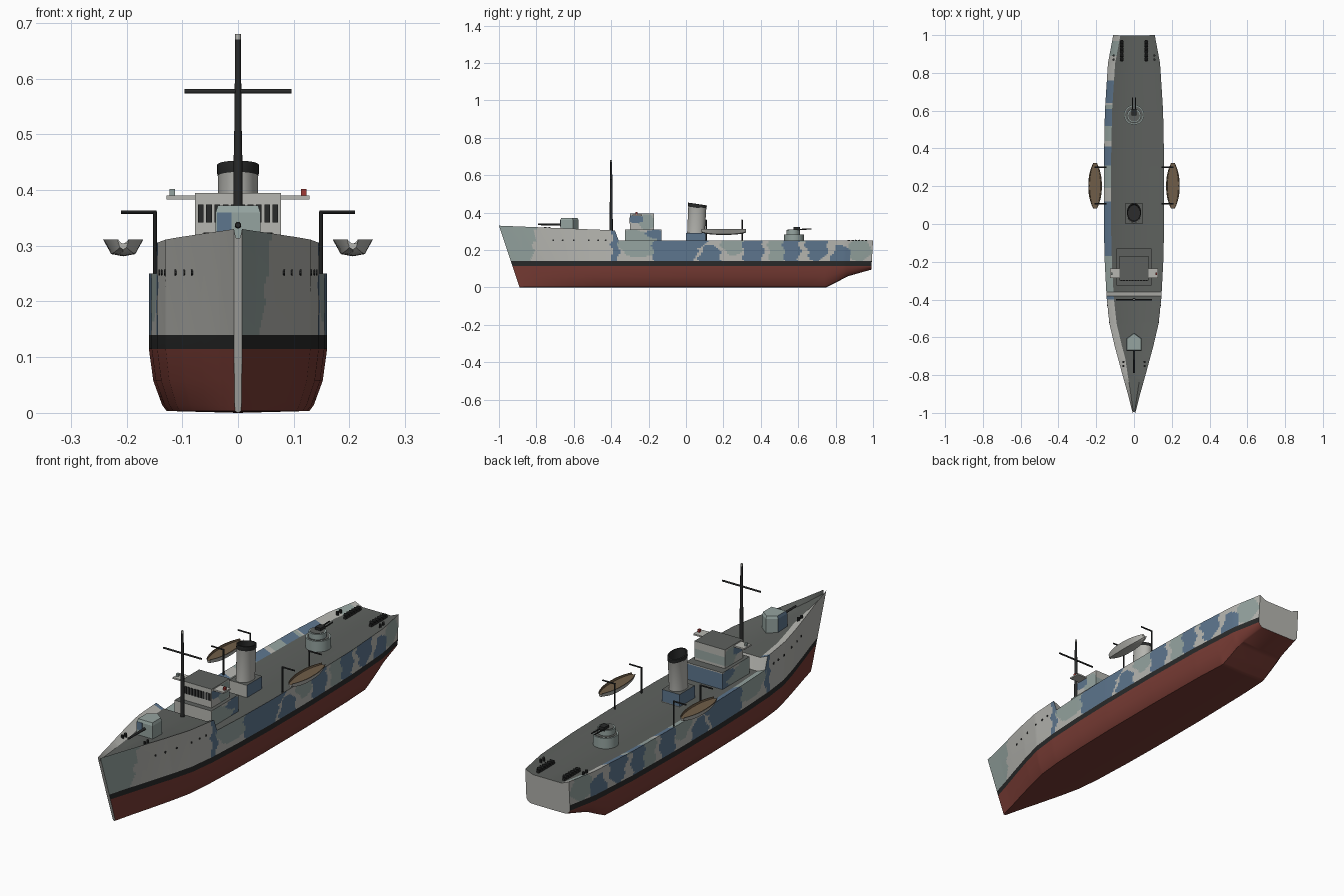
import bpy, bmesh, math
from mathutils import Vector

if "Cube" in bpy.data.objects:
    bpy.data.objects.remove(bpy.data.objects["Cube"])

COLS = [("light_grey", (.47, .47, .44)), ("grey_green", (.30, .37, .35)), ("camo_blue", (.11, .18, .27)),
        ("black", (.022, .023, .023)), ("hull_red", (.19, .045, .035)), ("deck_grey", (.11, .118, .11)),
        ("wood", (.16, .11, .065)), ("lamp_red", (.35, .04, .035))]
MATS = []
for n, c in COLS:
    m = bpy.data.materials.new(n)
    m.diffuse_color = (*c, 1)
    m.use_nodes = True
    m.node_tree.nodes["Principled BSDF"].inputs["Base Color"].default_value = m.diffuse_color
    MATS.append(m)
LIGHT, GREEN, BLUE, BLACK, RED, DECK, WOOD, LAMP = range(8)

# camouflage patches: y, z, half length, half height
BLUES = [(-.378, .22, .02, .1), (-.06, .20, .12, .12), (.13, .13, .06, .10), (.36, .20, .055, .10),
         (.565, .21, .045, .10), (.70, .24, .06, .10), (.83, .13, .055, .10),
         (-.27, .365, .05, .02), (-.16, .285, .05, .025), (.05, .27, .08, .06)]
GREENS = [(-.25, .23, .11, .07), (.25, .24, .06, .07), (.49, .21, .05, .10), (.93, .2, .06, .06),
          (-.21, .35, .05, .04), (-.28, .29, .05, .02), (.6, .28, .1, .04)]


def camo(x, y, z):
    y += .008 * math.sin(z * 90)
    for col, blobs in ((BLUE, BLUES), (GREEN, GREENS)):
        for a, b, h, v in blobs:
            if ((y - a) / h) ** 2 + ((z - b) / v) ** 2 < 1:
                return col
    return GREEN if x > 0 and y < -.80 - .12 * (.33 - z) else LIGHT


def interp(pts, t):
    for (a, b), (c, d) in zip(pts, pts[1:]):
        if t <= c:
            return b + (d - b) * max(0, (t - a) / (c - a))
    return pts[-1][1]


def finish(name, bm, smooth=False, recalc=True):
    if recalc:
        bmesh.ops.recalc_face_normals(bm, faces=bm.faces)
    me = bpy.data.meshes.new(name)
    bm.to_mesh(me)
    bm.free()
    for m in MATS:
        me.materials.append(m)
    ob = bpy.data.objects.new(name, me)
    bpy.context.collection.objects.link(ob)
    if smooth:
        bpy.ops.object.select_all(action='DESELECT')
        ob.select_set(True)
        bpy.context.view_layer.objects.active = ob
        bpy.ops.object.shade_smooth_by_angle(angle=math.radians(32))
    return ob


def paint(bm, rule):
    bm.normal_update()
    for f in bm.faces:
        c = f.calc_center_median()
        f.material_index = rule(c, f.normal) if callable(rule) else rule


def box(name, x, y, z, rule, cuts=0):
    bm = bmesh.new()
    bmesh.ops.create_cube(bm, size=1)
    for v in bm.verts:
        v.co = [r[0] + (c + .5) * (r[1] - r[0]) for c, r in zip(v.co, (x, y, z))]
    if cuts:
        bmesh.ops.subdivide_edges(bm, edges=bm.edges[:], cuts=cuts, use_grid_fill=True)
    paint(bm, rule)
    return finish(name, bm)


def rod(name, a, b, r, mat, r2=None, seg=12):
    a, b = Vector(a), Vector(b)
    bm = bmesh.new()
    bmesh.ops.create_cone(bm, cap_ends=True, segments=seg, radius1=r, radius2=r if r2 is None else r2,
                          depth=(b - a).length)
    q = (b - a).to_track_quat('Z', 'Y')
    for v in bm.verts:
        v.co = q @ v.co + (a + b) / 2
    paint(bm, mat)
    return finish(name, bm, True)


def loft(name, rings, rule, caps, smooth=True):
    """Skin closed rings; rule(ring_slot, centre) gives the colour."""
    bm = bmesh.new()
    vs = [[bm.verts.new(p) for p in r] for r in rings]
    n = len(vs[0])
    for a, b in zip(vs, vs[1:]):
        for k in range(n):
            f = bm.faces.new((a[k], a[(k + 1) % n], b[(k + 1) % n], b[k]))
            f.material_index = rule(k, f.calc_center_median())
    for ring, m in zip((vs[0], vs[-1]), caps):
        bm.faces.new(ring).material_index = m
    return finish(name, bm, smooth)


def mirror_ring(half):
    return half + [(-x, y, z) for x, y, z in half[-2:0:-1]]


# hull with sheer, bulwark rim and deck
BEAM = [(-1, .007), (-.9, .033), (-.79, .064), (-.65, .102), (-.53, .13), (-.39, .145), (-.2, .155), (0, .16),
        (.3, .16), (.6, .154), (.85, .138), (1, .11)]
KEEL = [(.75, 0), (.87, .06), (1, .095)]
TOP = [(-1, .33), (-.38, .305), (-.36, .25)]
LOW = [(0, 0), (.03, .80), (.12, .85), (.5, .95), (1, 1)]
ROWS = 14


def section(y):
    b, k, t = interp(BEAM, y), interp(KEEL, y), interp(TOP, y)
    pts = [(f * b, k + r * (.115 - k)) for r, f in LOW]
    pts += [(b, .14 + (t - .14) * i / ROWS) for i in range(ROWS + 1)]
    pts += [(b - min(.038, b * .45), t - .016), (0, t - .016)]
    bow = max(0, min(1, (-.4 - y) / .6))
    stern = max(0, (y - .8) / .2)
    return mirror_ring([(x, y + .11 * (1 - z / .33) * bow - .015 * stern * max(0, 1 - z / .25), z) for x, z in pts])


HALF = len(LOW) + ROWS + 2


def hull_rule(k, c):
    j = k if k < HALF else 2 * HALF - 1 - k
    if j < 4:
        return RED
    if j == 4:
        return BLACK
    if j < HALF - 2:
        return camo(*c)
    if -.382 < c.y < -.358:
        return LIGHT
    return camo(*c) if j == HALF - 2 and c.x < 0 else DECK


loft("hull", [section(-1 + i * .01) for i in range(201)], hull_rule, (LIGHT, LIGHT))


# bridge houses, wings and lamps
def house_rule(c, n):
    if n.z > .5:
        return DECK
    return LIGHT if n.y < -.5 else camo(0, c.y, c.z)


box("lower_bridge", (-.093, .093), (-.325, -.13), (.23, .31), house_rule, 14)
box("upper_bridge", (-.077, .077), (-.30, -.17), (.31, .395), house_rule, 14)
for i in range(10):
    x = -.067 + i * .0149
    box("bridge_window", (x - .005, x + .005), (-.303, -.299), (.342, .374), BLACK)
box("bridge_wings", (-.128, .128), (-.287, -.235), (.383, .39), LIGHT)
for s, m in ((-1, GREEN), (1, LAMP)):
    box("wing_lamp", (s * .118 - .005, s * .118 + .005), (-.27, -.258), (.39, .402), m)

# mast and yard
rod("lower_mast", (0, -.4, .28), (0, -.4, .48), .009, BLACK, .0075)
rod("upper_mast", (0, -.4, .48), (0, -.4, .67), .007, BLACK, .005)
rod("mast_cap", (0, -.4, .67), (0, -.4, .68), .005, LIGHT)
rod("yard", (-.096, -.4, .577), (.096, -.4, .577), .004, BLACK)

# funnel on its casing
box("funnel_casing", (-.045, .045), (0, .11), (.23, .29), house_rule, 8)


def funnel_ring(z, r):
    y0 = .053 + (z - .28) * .05
    return [(r * .037 * math.cos(a), y0 + r * .049 * math.sin(a), z - (.05 * r * math.sin(a) * .15 if z > .35 else 0))
            for a in (math.tau * i / 28 for i in range(28))]


loft("funnel", [funnel_ring(.28, .96), funnel_ring(.425, .98), funnel_ring(.43, 1.02), funnel_ring(.445, 1.02),
                funnel_ring(.446, .88), funnel_ring(.40, .86)],
     lambda k, c: BLACK if c.z > .426 or Vector(((c.x) / .037, (c.y - .059) / .049)).length < .9 else LIGHT,
     (LIGHT, BLACK))

# forward gun with shield
plan = [(-.04, -.672), (.04, -.672), (.04, -.605), (0, -.575), (-.04, -.605)]
loft("gun_shield", [[(x * s, -.63 + (y + .63) * s, z) for x, y in plan]
                    for z, s in ((.295, 1), (.36, 1), (.372, .9))],
     lambda k, c: BLUE if c.x < -.03 else GREEN, (GREEN, GREEN), False)
box("shield_patch", (-.038, -.012), (-.6735, -.671), (.325, .36), BLUE)
rod("gun_barrel", (0, -.79, .337), (0, -.66, .337), .0045, BLACK, .006)

# aft gun tub and twin barrels
rod("gun_platform", (0, .578, .23), (0, .578, .282), .053, GREEN, seg=28)
rod("platform_top", (0, .578, .2815), (0, .578, .2835), .047, DECK, seg=28)
rod("gun_tub", (0, .573, .283), (0, .573, .308), .037, GREEN, seg=24)
rod("tub_floor", (0, .573, .3075), (0, .573, .3095), .031, DECK, seg=24)
box("gun_mount", (-.014, .014), (.575, .61), (.305, .322), BLACK)
for s in (-1, 1):
    rod("aft_barrel", (s * .008, .6, .31), (s * .008, .67, .312), .003, BLACK, seg=8)

# ship's boats, davits and small deck fittings, both sides
def boat_ring(t, x0):
    w = .036 * (1 - .72 * abs(t) ** 2.3)
    k = .281 + .012 * abs(t) ** 3
    half = [(0, k), (.6 * w, k + .004), (w, .311), (.86 * w, .311), (.8 * w, .304), (0, .304)]
    return [(x + x0, y, z) for x, y, z in mirror_ring([(x, .202 + .12 * t, z) for x, z in half])]


for s in (-1, 1):
    loft("ship_boat", [boat_ring(-1 + i / 8, s * .206) for i in range(17)],
         lambda k, c: WOOD if 2 <= k <= 7 else LIGHT, (LIGHT, LIGHT))
    for y in (.108, .3):
        rod("davit_post", (s * .149, y, .23), (s * .149, y, .361), .0035, BLACK, seg=8)
        rod("davit_arm", (s * .146, y, .36), (s * .21, y, .36), .0035, BLACK, seg=8)
    box("charge_rack", (s * .065 - .006, s * .065 + .006), (.86, .975), (.23, .243), BLACK)
    for i in range(6):
        y = .872 + i * .018
        rod("depth_charge", (s * .065 - .009, y, .248), (s * .065 + .009, y, .248), .007, BLACK, seg=10)
    for x, y, z in ((.108, .87, .232), (.108, .892, .232), (.056, -.73, .302), (.056, -.752, .302)):
        rod("bollard", (s * x, y, z), (s * x, y, z + .022), .006, BLACK, seg=10)
    # portholes along the forecastle
    for y in (-.71, -.66, -.6, -.52, -.47, -.43):
        yr = y - .11 * (1 - .25 / .33) * (-.4 - y) / .6
        x = interp(BEAM, yr) * s
        rod("porthole", (x - s * .004, y, .252), (x + s * .002, y, .252), .005, BLACK, seg=10)
